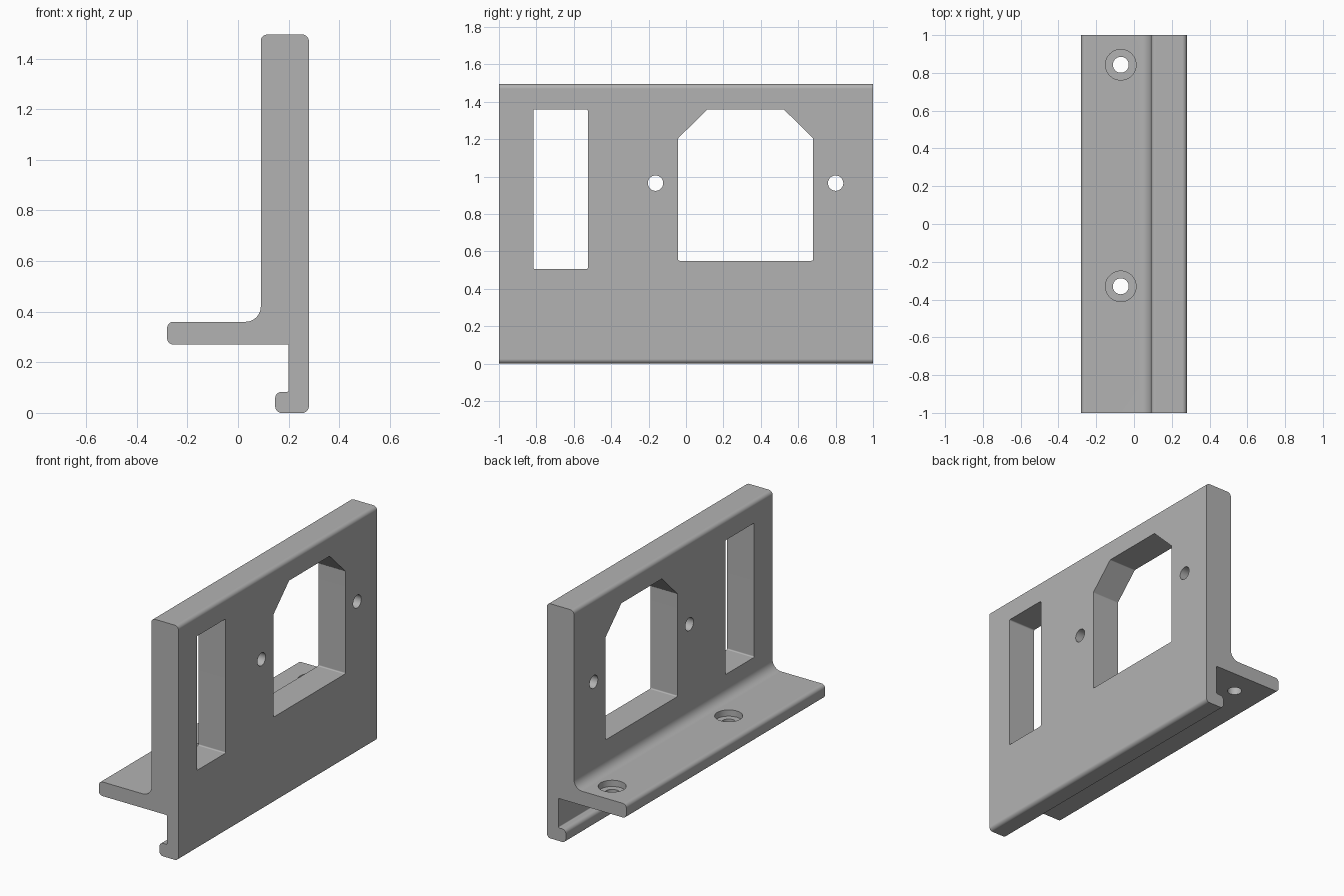
import bpy, math
from mathutils import Vector

cube = bpy.data.objects.get("Cube")
if cube:
    bpy.data.objects.remove(cube, do_unlink=True)

grey = bpy.data.materials.new("plain grey")
grey.use_nodes = True
colour = (0.45, 0.45, 0.45, 1)
grey.diffuse_color = colour
grey.node_tree.nodes["Principled BSDF"].inputs["Base Color"].default_value = colour


def rounded(corners, steps=8):
    """Outline with each corner (u, v, radius) replaced by an arc."""
    out = []
    for i, (u, v, r) in enumerate(corners):
        p = Vector((u, v))
        if r == 0:
            out.append(p)
            continue
        a = (Vector(corners[i - 1][:2]) - p).normalized()
        b = (Vector(corners[(i + 1) % len(corners)][:2]) - p).normalized()
        half = a.angle(b) / 2
        centre = p + (a + b).normalized() * r / math.sin(half)
        start = p + a * r / math.tan(half) - centre
        end = p + b * r / math.tan(half) - centre
        turn = start.angle_signed(end)
        for k in range(steps + 1):
            t = -turn * k / steps
            c, s = math.cos(t), math.sin(t)
            out.append(centre + Vector((start.x * c - start.y * s, start.x * s + start.y * c)))
    return out


def circle(u, v, r, n=48):
    return [Vector((u + r * math.cos(math.tau * k / n), v + r * math.sin(math.tau * k / n)))
            for k in range(n)]


def prism(name, outline, axis, low, high):
    """Extrude an outline along one axis; u and v fill the other two axes in order."""
    verts = []
    for w in (low, high):
        for p in outline:
            co = [p.x, p.y]
            co.insert(axis, w)
            verts.append(co)
    n = len(outline)
    faces = [list(range(n)), list(range(n, 2 * n))]
    faces += [(i, (i + 1) % n, n + (i + 1) % n, n + i) for i in range(n)]
    mesh = bpy.data.meshes.new(name)
    mesh.from_pydata(verts, [], faces)
    mesh.materials.append(grey)
    obj = bpy.data.objects.new(name, mesh)
    bpy.context.collection.objects.link(obj)
    bpy.ops.object.select_all(action='DESELECT')
    obj.select_set(True)
    bpy.context.view_layer.objects.active = obj
    bpy.ops.object.mode_set(mode='EDIT')
    bpy.ops.mesh.select_all(action='SELECT')
    bpy.ops.mesh.normals_make_consistent(inside=False)
    bpy.ops.object.mode_set(mode='OBJECT')
    return obj


# Bracket: upright plate, flange and bottom lip in one extruded section
R = 0.025
section = [(0.28, 0, R), (0.28, 1.495, R), (0.09, 1.495, R), (0.09, 0.36, 0.06),
           (-0.28, 0.36, R), (-0.28, 0.27, R), (0.2, 0.27, 0.006),
           (0.2, 0.083, 0.006), (0.147, 0.083, R), (0.147, 0, R)]
bracket = prism("mounting_bracket", rounded(section), 1, -1, 1)

# Openings through the upright plate
r = 0.008
slot = rounded([(-0.815, 0.505, r), (-0.525, 0.505, r), (-0.525, 1.36, r), (-0.815, 1.36, r)], 4)
window = rounded([(-0.042, 0.55, r), (0.68, 0.55, r), (0.68, 1.205, r),
                  (0.522, 1.36, r), (0.115, 1.36, r), (-0.042, 1.205, r)], 4)
cutters = [prism("slot_cutter", slot, 0, 0, 0.4),
           prism("window_cutter", window, 0, 0, 0.4)]
for y in (-0.163, 0.8):
    cutters.append(prism("plate_hole_cutter", circle(y, 0.965, 0.041), 0, 0, 0.4))

# Counterbored screw holes in the flange
for y in (-0.33, 0.843):
    cutters.append(prism("screw_hole_cutter", circle(-0.07, y, 0.042), 2, 0.2, 0.45))
    cutters.append(prism("counterbore_cutter", circle(-0.07, y, 0.081), 2, 0.32, 0.45))

# Cut the openings, then remove the cutters
for cutter in cutters:
    cutter.hide_render = True
    cut = bracket.modifiers.new("cut", 'BOOLEAN')
    cut.operation = 'DIFFERENCE'
    cut.solver = 'EXACT'
    cut.object = cutter
bpy.context.view_layer.update()
evaluated = bracket.evaluated_get(bpy.context.evaluated_depsgraph_get())
result = bpy.data.meshes.new_from_object(evaluated)
bracket.modifiers.clear()
bracket.data = result
for cutter in cutters:
    bpy.data.objects.remove(cutter, do_unlink=True)

# Smooth the fillets while the flat faces stay flat
bpy.ops.object.select_all(action='DESELECT')
bracket.select_set(True)
bpy.context.view_layer.objects.active = bracket
bpy.ops.object.shade_smooth_by_angle(angle=math.radians(30))
weighted = bracket.modifiers.new("weighted_normals", 'WEIGHTED_NORMAL')
weighted.keep_sharp = True
